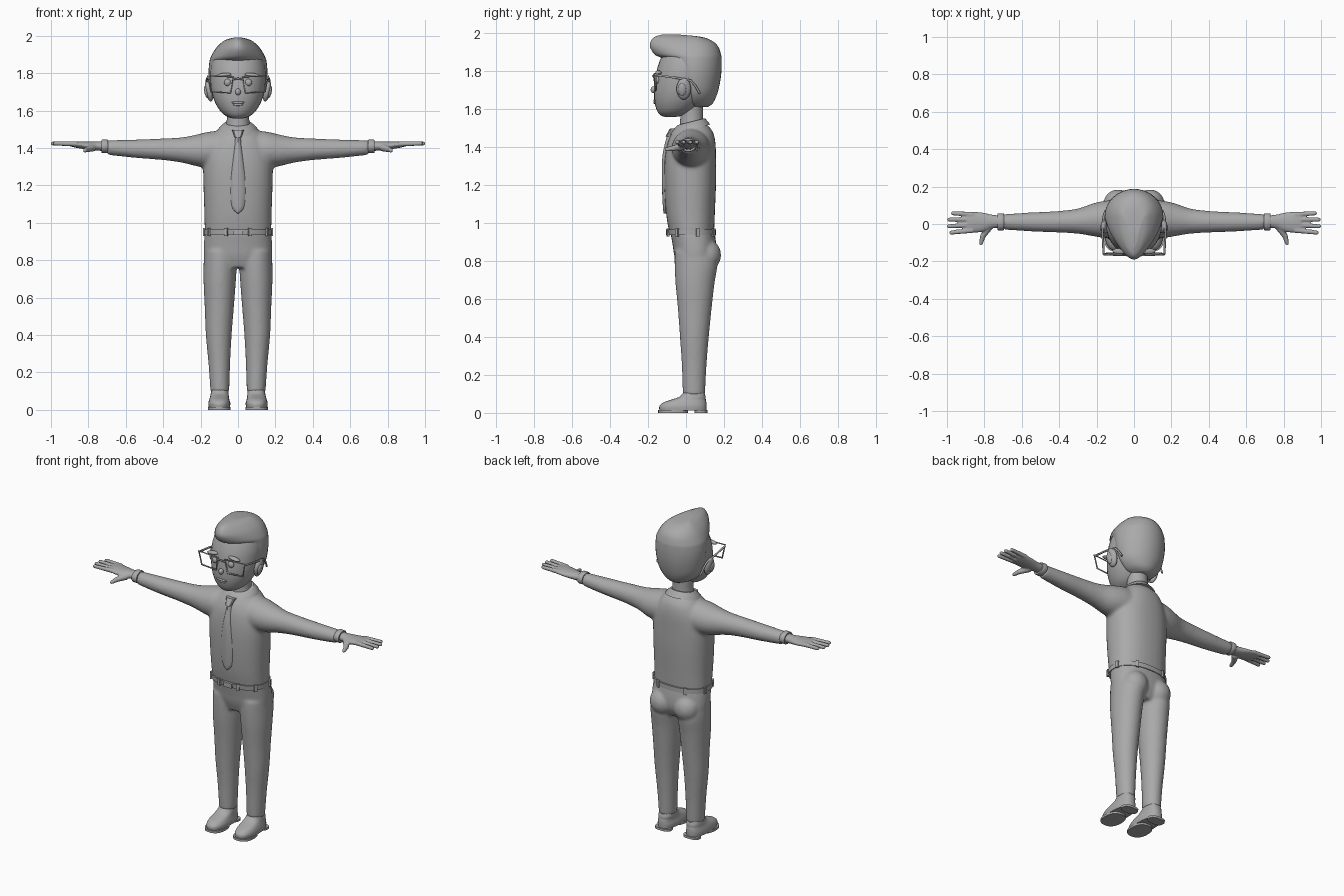
import bpy, bmesh, math
from mathutils import Vector, Matrix

if "Cube" in bpy.data.objects:
    bpy.data.objects.remove(bpy.data.objects["Cube"])

grey = bpy.data.materials.new("plain_grey")
grey.diffuse_color = (0.4, 0.4, 0.4, 1)
grey.use_nodes = True
grey.node_tree.nodes["Principled BSDF"].inputs["Base Color"].default_value = grey.diffuse_color


def finish(name, bm, mirror=False, voxel=0, smooth=0, angle=40):
    bmesh.ops.recalc_face_normals(bm, faces=bm.faces)
    me = bpy.data.meshes.new(name)
    bm.to_mesh(me)
    bm.free()
    ob = bpy.data.objects.new(name, me)
    bpy.context.collection.objects.link(ob)
    me.materials.append(grey)
    bpy.ops.object.select_all(action='DESELECT')
    ob.select_set(True)
    bpy.context.view_layer.objects.active = ob
    bpy.ops.object.shade_smooth_by_angle(angle=math.radians(angle))
    if mirror:
        ob.modifiers.new("mirror", 'MIRROR').use_clip = False
    if voxel:
        r = ob.modifiers.new("blend", 'REMESH')
        r.mode, r.voxel_size, r.use_smooth_shade = 'VOXEL', voxel, True
        s = ob.modifiers.new("soften", 'SMOOTH')
        s.factor, s.iterations = 0.5, smooth
    return ob


def spline(rows, steps):
    """Catmull-Rom through rows of numbers."""
    out = []
    for i in range(len(rows) - 1):
        a, b, c, d = (rows[max(i - 1, 0)], rows[i], rows[i + 1], rows[min(i + 2, len(rows) - 1)])
        for s in range(steps):
            t = s / steps
            out.append([0.5 * (2 * q + (r - p) * t + (2 * p - 5 * q + 4 * r - w) * t * t
                               + (3 * q - p - 3 * r + w) * t ** 3) for p, q, r, w in zip(a, b, c, d)])
    return out + [list(rows[-1])]


def loft(bm, rows, axis='z', n=32, steps=4, power=2.0, centre=None, point=0.0):
    """Rows: position, centre, half width, near y, far y."""
    rings = []
    for p, c, r, lo, hi in spline(rows, steps):
        mid = (lo + hi) / 2 if centre is None else min(max(centre, lo), hi)
        ring = []
        for k in range(n):
            a = 2 * math.pi * k / n
            co, si = math.cos(a), math.sin(a)
            u = math.copysign(abs(co) ** (2 / power), co)
            v = math.copysign(abs(si) ** (2 / power), si)
            if v < 0:
                u *= 1 - point * v * v
            u, v = c + r * u, mid + v * ((hi - mid) if v > 0 else (mid - lo))
            ring.append(bm.verts.new((u, v, p) if axis == 'z' else (p, v, u)))
        rings.append(ring)
    for a, b in zip(rings, rings[1:]):
        for k in range(n):
            bm.faces.new((a[k], a[(k + 1) % n], b[(k + 1) % n], b[k]))
    bm.faces.new(rings[0])
    bm.faces.new(rings[-1])
    return bm


def ball(bm, loc, size, rot=0.0):
    m = Matrix.Translation(loc) @ Matrix.Rotation(rot, 4, 'Y') @ Matrix.Diagonal((*size, 1))
    bmesh.ops.create_uvsphere(bm, u_segments=20, v_segments=12, radius=1, matrix=m)
    return bm


def box(bm, loc, size, rot=0.0):
    m = Matrix.Translation(loc) @ Matrix.Rotation(rot, 4, 'Z') @ Matrix.Diagonal((*size, 1))
    bmesh.ops.create_cube(bm, size=1, matrix=m)
    return bm


def finger(bm, a, b, r1, r2):
    a, b = Vector(a), Vector(b)
    m = Matrix.Translation((a + b) / 2) @ (b - a).to_track_quat('Z', 'Y').to_matrix().to_4x4()
    bmesh.ops.create_cone(bm, cap_ends=True, segments=12, radius1=r1, radius2=r2,
                          depth=(b - a).length, matrix=m)
    ball(bm, b, (r2, r2, r2))


def wire(name, pts, radius, cyclic=False):
    cu = bpy.data.curves.new(name, 'CURVE')
    cu.dimensions, cu.bevel_depth, cu.bevel_resolution = '3D', radius, 1
    cu.use_fill_caps = True
    sp = cu.splines.new('POLY')
    sp.points.add(len(pts) - 1)
    for p, co in zip(sp.points, pts):
        p.co = (*co, 1)
    sp.use_cyclic_u = cyclic
    cu.materials.append(grey)
    bpy.context.collection.objects.link(bpy.data.objects.new(name, cu))


# Shirt: torso and sleeves blended together
bm = bmesh.new()
loft(bm, [(.945, 0, .178, -.088, .148), (1.05, 0, .18, -.105, .152), (1.2, 0, .185, -.115, .158),
          (1.32, 0, .185, -.113, .158), (1.41, 0, .165, -.1, .156), (1.47, 0, .13, -.075, .145),
          (1.505, 0, .1, -.045, .122), (1.525, 0, .075, -.025, .1)], power=2.3)
loft(bm, [(.05, 1.39, .105, -.07, .13), (.15, 1.39, .098, -.075, .125), (.22, 1.387, .085, -.065, .11),
          (.3, 1.389, .068, -.052, .083), (.4, 1.393, .058, -.046, .07), (.55, 1.396, .049, -.04, .062),
          (.7, 1.402, .039, -.03, .053)], axis='x')
finish("shirt", bm, mirror=True, voxel=.01, smooth=8)

# Trousers: hips, seat and legs blended together
bm = bmesh.new()
loft(bm, [(.76, 0, .17, -.04, .13), (.82, 0, .183, -.06, .158), (.88, 0, .183, -.07, .16),
          (.95, 0, .177, -.082, .15)], power=2.3)
loft(bm, [(.095, .097, .05, -.017, .1), (.25, .1, .058, -.022, .108), (.4, .103, .069, -.032, .12),
          (.55, .1, .078, -.043, .135), (.68, .098, .086, -.055, .15), (.78, .095, .089, -.06, .165),
          (.85, .092, .088, -.06, .15)])
ball(bm, (.085, .105, .83), (.08, .08, .085))
finish("trousers", bm, mirror=True, voxel=.009, smooth=5)

# Belt with loops and buckle
bm = bmesh.new()
loft(bm, [(.935, 0, .182, -.096, .157), (.965, 0, .182, -.1, .157)], steps=1, n=48, power=2.3)
finish("belt", bm)
bm = bmesh.new()
for a in (15, 60, 120, 165, 215, 250, 290, 325):
    t = math.radians(a)
    c, s = math.cos(t), math.sin(t)
    f = (abs(c) ** 2.3 + abs(s) ** 2.3) ** (-1 / 2.3)
    box(bm, (.184 * c * f, .029 + .129 * s * f, .95), (.012, .018, .042), math.atan2(s, c))
finish("belt_loops", bm)
bm = box(bmesh.new(), (0, -.1, .95), (.055, .012, .03))
finish("belt_buckle", bm)

# Tie blade and knot
bm = loft(bmesh.new(), [(1.05, 0, .003, -.118, -.1), (1.09, 0, .034, -.122, -.095), (1.22, 0, .038, -.127, -.1),
                        (1.35, 0, .025, -.124, -.095), (1.46, 0, .014, -.1, -.06)], n=12, power=1.6)
finish("tie", bm)
bm = loft(bmesh.new(), [(1.455, 0, .018, -.108, -.06), (1.495, 0, .032, -.085, -.03)], steps=1, n=12, power=4)
finish("tie_knot", bm)

# Sloping collar and neck
bm = loft(bmesh.new(), [(1.492, 0, .112, -.086, .128), (1.515, 0, .095, -.066, .112),
                        (1.532, 0, .074, -.045, .1)])
for v in bm.verts:
    v.co.z += (v.co.y - .03) * .25
finish("collar", bm)
bm = loft(bmesh.new(), [(1.48, 0, .07, -.035, .095), (1.55, 0, .06, -.03, .09), (1.66, 0, .062, -.03, .09)])
finish("neck", bm)

# Head
bm = loft(bmesh.new(), [(1.557, 0, .02, -.11, -.055), (1.565, 0, .052, -.133, -.01), (1.59, 0, .088, -.153, .04),
                        (1.64, 0, .121, -.166, .09), (1.7, 0, .141, -.168, .125), (1.77, 0, .149, -.16, .145),
                        (1.83, 0, .146, -.146, .15), (1.89, 0, .125, -.12, .13), (1.93, 0, .08, -.08, .09)])
finish("head", bm)

# Hair with a pointed forelock over the forehead
bm = loft(bmesh.new(), [(1.61, 0, .05, .05, .118), (1.63, 0, .095, .025, .142), (1.68, 0, .135, -.005, .165),
                        (1.75, 0, .152, -.06, .181), (1.81, 0, .157, -.088, .187), (1.86, 0, .153, -.12, .187),
                        (1.885, 0, .146, -.165, .184), (1.925, 0, .124, -.189, .17), (1.955, 0, .098, -.185, .14),
                        (1.978, 0, .066, -.165, .08), (1.99, 0, .022, -.125, -.04)],
          centre=.04, n=40, point=-.3 + .55)
finish("hair", bm, angle=60)

# Ears, eyes, brows, nose and lips
bm = ball(bmesh.new(), (.155, -.012, 1.705), (.02, .038, .058), .2)
ball(bm, (.168, -.02, 1.7), (.012, .022, .035), .2)
finish("ears", bm, mirror=True)
finish("eyes", ball(bmesh.new(), (.056, -.15, 1.75), (.019, .013, .019)), mirror=True)
finish("eyebrows", ball(bmesh.new(), (.075, -.145, 1.79), (.04, .016, .011), .12), mirror=True)
finish("nose", ball(bmesh.new(), (0, -.17, 1.7), (.015, .016, .018)))
bm = ball(bmesh.new(), (0, -.164, 1.643), (.036, .008, .007))
ball(bm, (0, -.163, 1.632), (.028, .008, .007))
finish("lips", bm)

# Glasses
for s, side in ((1, "right"), (-1, "left")):
    wire("glasses_rim_" + side, [(s * x, y, z) for x, y, z in
         ((.025, -.168, 1.78), (.162, -.163, 1.785), (.145, -.157, 1.7), (.04, -.16, 1.695))], .005, True)
    wire("glasses_temple_" + side, [(s * x, y, z) for x, y, z in
         ((.162, -.162, 1.778), (.168, -.05, 1.762), (.165, .025, 1.748), (.16, .05, 1.72), (.152, .072, 1.68))], .006)
wire("glasses_bridge", [(-.03, -.168, 1.765), (0, -.174, 1.772), (.03, -.168, 1.765)], .005)

# Cuffs
bm = loft(bmesh.new(), [(.695, 1.409, .034, -.031, .054), (.7, 1.409, .037, -.034, .057),
                        (.725, 1.409, .037, -.034, .057), (.73, 1.409, .034, -.031, .054)], axis='x', steps=1)
finish("cuffs", bm, mirror=True)

# Hands: palm, four fingers and thumb blended together
bm = loft(bmesh.new(), [(.71, 1.41, .026, -.02, .045), (.76, 1.41, .024, -.024, .05), (.81, 1.413, .021, -.042, .061),
                        (.86, 1.418, .018, -.046, .066), (.895, 1.421, .013, -.044, .064)], axis='x')
for y0, y1, tip in ((-.034, -.046, .978), (-.005, -.012, .99), (.024, .024, .988), (.051, .057, .968)):
    finger(bm, (.86, y0, 1.421), (tip, y1, 1.424), .014, .011)
finger(bm, (.775, -.015, 1.402), (.808, -.065, 1.392), .021, .015)
finger(bm, (.808, -.065, 1.392), (.818, -.102, 1.386), .015, .011)
finish("hands", bm, mirror=True, voxel=.005, smooth=3)

# Shoes with split soles
bm = loft(bmesh.new(), [(.012, .1, .057, -.139, .107), (.035, .1, .059, -.14, .108), (.055, .1, .054, -.118, .107),
                        (.07, .099, .05, -.075, .104), (.085, .098, .048, -.035, .103), (.108, .098, .044, -.012, .095)],
          power=2.4)
finish("shoes", bm, mirror=True)
bm = loft(bmesh.new(), [(0, .1, .061, -.146, .01), (.014, .1, .061, -.146, .01)], steps=1, power=2.4)
loft(bm, [(0, .1, .053, .045, .113), (.014, .1, .054, .045, .113)], steps=1, power=2.8)
finish("soles", bm, mirror=True)
